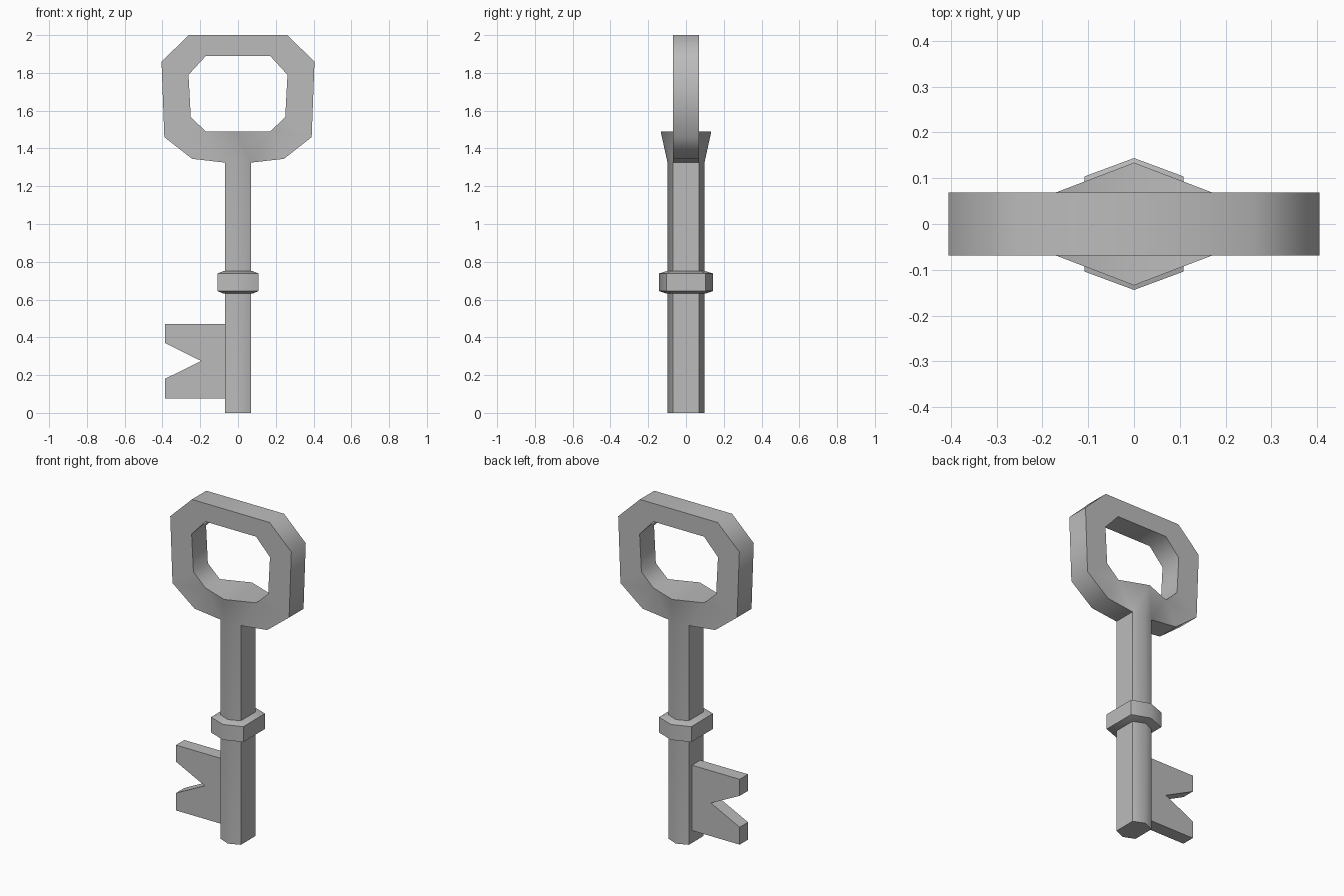
import bpy, bmesh, math

cube = bpy.data.objects.get("Cube")
if cube:
    bpy.data.objects.remove(cube, do_unlink=True)

grey = bpy.data.materials.new("plain_grey")
grey.use_nodes = True
colour = (0.5, 0.5, 0.5, 1)
grey.diffuse_color = colour
grey.node_tree.nodes["Principled BSDF"].inputs["Base Color"].default_value = colour


def finish(name, bm, mirror=False):
    """Turn a bmesh into a shaded object, mirrored in x and y if asked."""
    bmesh.ops.recalc_face_normals(bm, faces=bm.faces)
    mesh = bpy.data.meshes.new(name)
    bm.to_mesh(mesh)
    bm.free()
    mesh.materials.append(grey)
    obj = bpy.data.objects.new(name, mesh)
    bpy.context.collection.objects.link(obj)
    bpy.ops.object.select_all(action='DESELECT')
    obj.select_set(True)
    bpy.context.view_layer.objects.active = obj
    if mirror:
        mod = obj.modifiers.new("mirror", 'MIRROR')
        mod.use_axis = (True, True, False)
        bpy.ops.object.modifier_apply(modifier=mod.name)
    bpy.ops.object.shade_smooth_by_angle(angle=math.radians(58))
    return obj


# Bow and shaft: one front quarter, mirrored to all four
bm = bmesh.new()
D = 0.069
outer_xz = [(0, 2), (.26, 2), (.405, 1.86), (.39, 1.46), (.243, 1.345), (.068, 1.325), (.068, 0)]
inner_xz = [(0, 1.89), (.17, 1.89), (.262, 1.79), (.25, 1.565), (.17, 1.49)]
outer = [bm.verts.new((x, -D, z)) for x, z in outer_xz]
inner = [bm.verts.new((x, -D, z)) for x, z in inner_xz]
inner.append(bm.verts.new((0, -.134, 1.49)))      # flared front of the neck
neck = bm.verts.new((0, -.098, 1.325))
tip = bm.verts.new((0, -.098, 0))

for i in range(4):
    bm.faces.new((outer[i], outer[i + 1], inner[i + 1], inner[i]))
bm.faces.new((outer[4], outer[5], inner[4]))
bm.faces.new((outer[5], inner[5], inner[4]))
bm.faces.new((outer[5], neck, inner[5]))
bm.faces.new((outer[5], outer[6], tip, neck))


def wall(loop):
    """Run a loop of points back to the middle plane."""
    mids = [bm.verts.new((v.co.x, 0, v.co.z)) for v in loop]
    for i in range(len(loop) - 1):
        bm.faces.new((loop[i], loop[i + 1], mids[i + 1], mids[i]))
    return mids


outer_mids = wall(outer)
wall(inner)
bm.faces.new((outer[6], tip, bm.verts.new((0, 0, 0)), outer_mids[-1]))
finish("bow_and_shaft", bm, mirror=True)

# Collar: bevelled six-sided ring around the shaft
bm = bmesh.new()
rings = []
for z, s in ((.632, .72), (.645, 1), (.738, 1), (.75, .72)):
    x, y, ridge = .108 * s, .104 * s, .144 * s
    pts = [(x, -y), (x, y), (0, ridge), (-x, y), (-x, -y), (0, -ridge)]
    rings.append([bm.verts.new((px, py, z)) for px, py in pts])
for a, b in zip(rings, rings[1:]):
    for i in range(6):
        j = (i + 1) % 6
        bm.faces.new((a[i], a[j], b[j], b[i]))
bm.faces.new(rings[0])
bm.faces.new(rings[-1])
finish("collar", bm)

# Bit: notched plate on the right of the shaft
bm = bmesh.new()
bit_xz = [(-.05, .47), (-.387, .47), (-.387, .37), (-.195, .275),
          (-.387, .18), (-.387, .075), (-.05, .075)]
face = bm.faces.new([bm.verts.new((x, -.04, z)) for x, z in bit_xz])
ext = bmesh.ops.extrude_face_region(bm, geom=[face], use_keep_orig=True)
for v in ext["geom"]:
    if isinstance(v, bmesh.types.BMVert):
        v.co.y = .04
finish("bit", bm)
